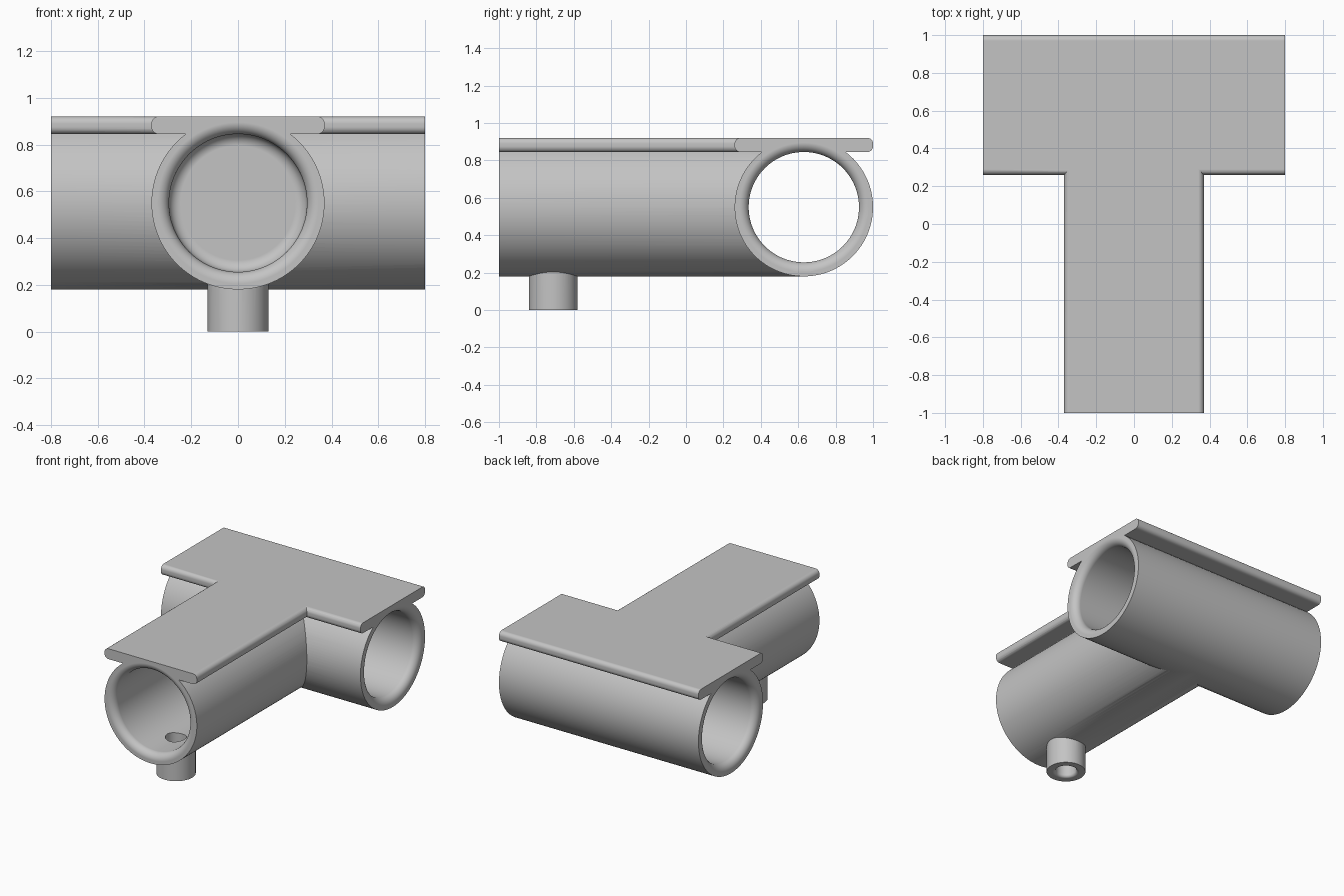
import bpy, bmesh, math
from mathutils import Matrix

cube = bpy.data.objects.get("Cube")
if cube:
    bpy.data.objects.remove(cube, do_unlink=True)

R, BORE, LIP = 0.37, 0.295, 0.05      # pipe radius, bore radius, mouth rounding
AXIS_Z, CROSS_Y, HALF = 0.55, 0.63, 0.8
PLATE_LOW, EDGE = 0.295, 0.03         # plate underside above axis, edge rounding

grey = bpy.data.materials.new("light grey")
grey.use_nodes = True
grey.diffuse_color = (0.55, 0.55, 0.55, 1)
grey.node_tree.nodes["Principled BSDF"].inputs["Base Color"].default_value = (0.55, 0.55, 0.55, 1)

ALONG_X = Matrix.Rotation(math.pi / 2, 4, 'Z') @ Matrix.Rotation(math.pi / 2, 4, 'X')
ALONG_Y = Matrix.Rotation(math.pi, 4, 'Z') @ Matrix.Rotation(math.pi / 2, 4, 'X')


def arc(cx, cy, r, a0, a1, n):
    angles = [math.radians(a0 + (a1 - a0) * i / n) for i in range(n + 1)]
    return [(cx + r * math.cos(a), cy + r * math.sin(a)) for a in angles]


def finish(name, bm, matrix):
    bmesh.ops.transform(bm, matrix=matrix, verts=bm.verts)
    bmesh.ops.recalc_face_normals(bm, faces=bm.faces)
    mesh = bpy.data.meshes.new(name)
    bm.to_mesh(mesh)
    bm.free()
    mesh.materials.append(grey)
    obj = bpy.data.objects.new(name, mesh)
    bpy.context.collection.objects.link(obj)
    return obj


def extrude(name, outline, z0, z1, matrix):
    bm = bmesh.new()
    low = [bm.verts.new((x, y, z0)) for x, y in outline]
    high = [bm.verts.new((x, y, z1)) for x, y in outline]
    bm.faces.new(low)
    bm.faces.new(high)
    for i in range(len(low)):
        j = (i + 1) % len(low)
        bm.faces.new((low[i], low[j], high[j], high[i]))
    return finish(name, bm, matrix)


def lathe(name, profile, matrix, n=96):
    """Closed solid of revolution from (radius, height) points."""
    bm = bmesh.new()
    rings = [[bm.verts.new((x, y, h)) for x, y in arc(0, 0, r, 0, 360, n)[:-1]]
             for r, h in profile]
    for a, b in zip(rings, rings[1:]):
        for i in range(n):
            j = (i + 1) % n
            bm.faces.new((a[i], a[j], b[j], b[i]))
    bm.faces.new(rings[0])
    bm.faces.new(rings[-1])
    return finish(name, bm, matrix)


def mouth(r, end, lip, out):
    """Rounded mouth flaring outward at height end, facing out (-1 or 1)."""
    pts = arc(r + lip, end - out * lip, lip, 180, 180 - 90 * out, 8)
    return pts + [(r + lip, end + out * 0.02)]


def combine(target, tool, operation):
    mod = target.modifiers.new(operation.lower(), 'BOOLEAN')
    mod.operation, mod.solver, mod.object = operation, 'EXACT', tool
    bpy.context.view_layer.objects.active = target
    bpy.ops.object.modifier_apply(modifier=mod.name)
    bpy.data.objects.remove(tool, do_unlink=True)


# Pipe section with the round-edged plate on top
join = math.degrees(math.asin(PLATE_LOW / R))
section = arc(0, 0, R, 180 - join, 360 + join, 96)
section += arc(R - EDGE, PLATE_LOW + EDGE, EDGE, -90, 0, 6)
section += arc(R - EDGE, R - EDGE, EDGE, 0, 90, 6)
section += arc(EDGE - R, R - EDGE, EDGE, 90, 180, 6)
section += arc(EDGE - R, PLATE_LOW + EDGE, EDGE, 180, 270, 6)

cross_place = Matrix.Translation((0, CROSS_Y, AXIS_Z)) @ ALONG_X
stem_place = Matrix.Translation((0, 0, AXIS_Z)) @ ALONG_Y
if (stem_place.to_3x3().col[2].y) < 0:
    stem_place = stem_place @ Matrix.Rotation(math.pi, 4, 'Y')
body = extrude("tee_pipe_body", section, -HALF, HALF, cross_place)
combine(body, extrude("stem_pipe", section, -1, CROSS_Y, stem_place), 'UNION')

# Small outlet under the stem
stub_place = Matrix.Translation((0, -0.71, 0))
combine(body, lathe("outlet_stub", [(0.13, 0), (0.13, 0.4)], stub_place, 48), 'UNION')

# Through bore of the cross pipe
through = mouth(BORE, -HALF, LIP, -1)[::-1] + mouth(BORE, HALF, LIP, 1)
combine(body, lathe("cross_bore", through, cross_place), 'DIFFERENCE')

# Blind bore of the stem with a rounded floor
floor = arc(BORE - LIP, 0.25 - LIP, LIP, 0, 90, 8)
blind = mouth(BORE, -1, LIP, -1)[::-1] + floor
combine(body, lathe("stem_bore", blind, stem_place), 'DIFFERENCE')

# Hole through the outlet
hole = mouth(0.07, 0, 0.02, -1)[::-1] + [(0.07, 0.5)]
combine(body, lathe("outlet_hole", hole, stub_place, 48), 'DIFFERENCE')

# Smooth shading with crisp edges
bpy.ops.object.select_all(action='DESELECT')
body.select_set(True)
bpy.context.view_layer.objects.active = body
bpy.ops.object.shade_smooth_by_angle(angle=math.radians(30))
normals = body.modifiers.new("even_shading", 'WEIGHTED_NORMAL')
normals.keep_sharp = True
